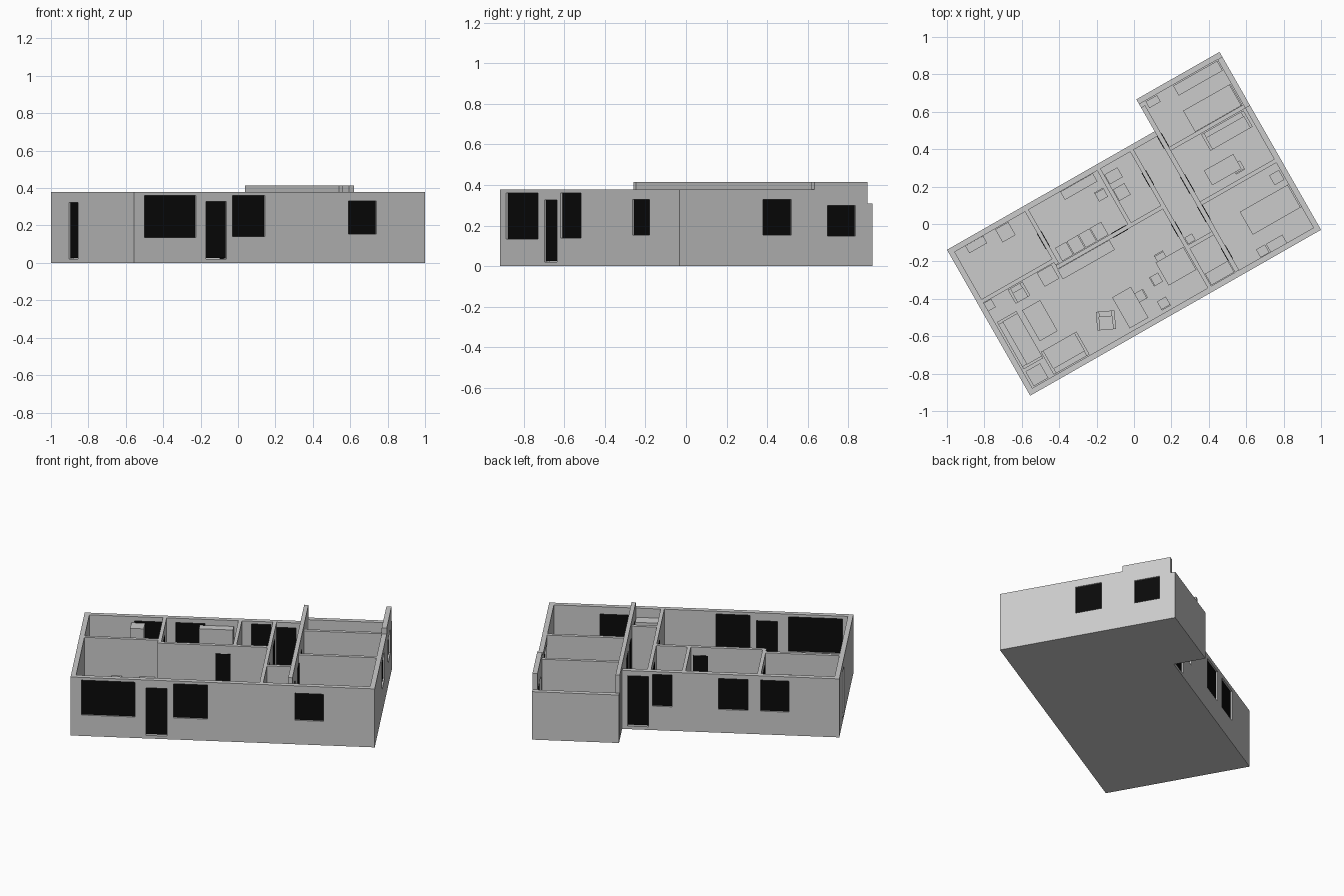
import bpy, bmesh, math
from mathutils import Matrix, Vector

if "Cube" in bpy.data.objects:
    bpy.data.objects.remove(bpy.data.objects["Cube"])

# Plan frame: u runs along the long front wall, v runs to the back
PLAN = Matrix.Translation((-0.555, -0.918, 0)) @ Matrix.Rotation(math.radians(29.7), 4, 'Z')
L, D, EXT, EXT_U = 1.79, 0.898, 1.095, 1.278
H, HIGH, FLOOR = 0.378, 0.415, 0.02

black = bpy.data.materials.new("dark_glass")
black.diffuse_color = (0.003, 0.003, 0.003, 1)
black.use_nodes = True
black.node_tree.nodes["Principled BSDF"].inputs["Base Color"].default_value = black.diffuse_color


def make(name, boxes, place=Matrix.Identity(4), mat=None):
    """One mesh from boxes given as (u0, u1, v0, v1, z0, z1)."""
    bm = bmesh.new()
    for u0, u1, v0, v1, z0, z1 in boxes:
        m = Matrix.Translation(((u0 + u1) / 2, (v0 + v1) / 2, (z0 + z1) / 2))
        m = m @ Matrix.Diagonal((u1 - u0, v1 - v0, z1 - z0, 1))
        bmesh.ops.create_cube(bm, size=1, matrix=m)
    bm.transform(PLAN @ place)
    me = bpy.data.meshes.new(name)
    bm.to_mesh(me)
    bm.free()
    ob = bpy.data.objects.new(name, me)
    bpy.context.collection.objects.link(ob)
    if mat:
        me.materials.append(mat)
    return ob


def wall(name, axis, a0, a1, b0, b1, top=H, holes=(), proud=False):
    """Wall along axis from a0 to a1, thickness b0 to b1, holes (start, end, sill, head)."""
    def box(s, e, z0, z1, p=b0, q=b1):
        return (s, e, p, q, z0, z1) if axis == 'u' else (p, q, s, e, z0, z1)
    parts, panes, at = [], [], a0
    mid = (b0 + b1) / 2
    half = (b1 - b0) / 2 + 0.003 if proud else 0.005
    for s, e, sill, head in sorted(holes):
        parts += [box(at, s, FLOOR, top), box(s, e, head, top)]
        if sill > FLOOR + 0.01:
            parts.append(box(s, e, FLOOR, sill))
        panes.append(box(s, e, max(sill, FLOOR), head, mid - half, mid + half))
        at = e
    parts.append(box(at, a1, FLOOR, top))
    make(name, parts)
    if panes:
        make(name + "_panels", panes, mat=black)


# L-shaped floor slab
bm = bmesh.new()
outline = [(0, 0), (L, 0), (L, EXT), (EXT_U, EXT), (EXT_U, D), (0, D)]
face = bm.faces.new([bm.verts.new((u, v, 0)) for u, v in outline])
ext = bmesh.ops.extrude_face_region(bm, geom=[face])
bmesh.ops.translate(bm, vec=(0, 0, FLOOR), verts=[g for g in ext['geom'] if isinstance(g, bmesh.types.BMVert)])
bmesh.ops.recalc_face_normals(bm, faces=bm.faces)
bm.transform(PLAN)
me = bpy.data.meshes.new("floor")
bm.to_mesh(me)
bm.free()
bpy.context.collection.objects.link(bpy.data.objects.new("floor", me))

# Outer walls
T = 0.03
wall("front_wall", 'u', 0, L, 0, T, H, [(.063, .38, .135, .36), (.443, .568, .025, .327),
     (.606, .806, .14, .36), (1.32, 1.49, .155, .33)])
wall("left_wall", 'v', T, D - T, 0, T, H, [(.605, .706, .025, .322)])
wall("back_wall", 'u', 0, EXT_U, D - T, D, H, [(.295, .463, .15, .35), (.538, .712, .15, .35),
     (.984, 1.10, .155, .36), (1.123, 1.245, .025, .345)])
wall("end_wall", 'v', T, .765, L - T, L, H, [(.472, .634, .155, .33)])
wall("end_wall_raised", 'v', .765, EXT - T, L - T, L, HIGH, [(.84, .997, .15, .30)])
wall("extension_back_wall", 'u', EXT_U, L, EXT - T, EXT, .31)

# Inner walls
DOOR = (FLOOR, .325)
wall("spine_wall", 'v', T, EXT - T - .02, EXT_U, EXT_U + .025, HIGH,
     [(a, b) + DOOR for a, b in ((.10, .18), (.342, .434), (.513, .618), (.79, .874))], True)
wall("hall_wall", 'v', T, D - T, 1.11, 1.132, H, [(.346, .424) + DOOR, (.652, .739) + DOOR], True)
wall("kitchen_side_wall", 'v', .54, D - T, .463, .485, H, [(.64, .734) + DOOR], True)
wall("bath_side_wall", 'v', .53, D - T, .907, .928)
wall("kitchen_front_wall", 'u', .463, 1.11, .515, .537, H, [(.806, .894) + DOOR], True)
wall("left_room_wall", 'u', T, .463, .555, .577)
wall("upper_room_wall", 'u', EXT_U + .025, L - T, .765, .787)
wall("lower_room_wall", 'u', EXT_U + .025, L - T, .43, .452)
wall("closet_wall", 'u', 1.132, EXT_U, .26, .282)


def put(u, v, deg=0):
    return Matrix.Translation((u, v, FLOOR)) @ Matrix.Rotation(math.radians(deg), 4, 'Z')


def legs(w, d, h, t):
    return [(x, x + t, y, y + t, 0, h) for x in (-w / 2, w / 2 - t) for y in (-d / 2, d / 2 - t)]


def block(name, u, v, w, d, h):
    make(name, [(-w / 2, w / 2, -d / 2, d / 2, 0, h)], put(u, v))


def table(name, u, v, w, d, h):
    make(name, legs(w, d, h - .01, .008) + [(-w / 2, w / 2, -d / 2, d / 2, h - .01, h)], put(u, v))


def chair(name, u, v, deg, s=.055):
    """Backrest on local +y."""
    k = s / 2
    make(name, legs(s, s, .06, .007) + [(-k, k, -k, k, .06, .068), (-k, k, k - .008, k, .068, .13)],
         put(u, v, deg))


def sofa(name, u, v, w, d, deg):
    """Backrest on local +y, arms on both sides."""
    a, b, t = w / 2, d / 2, .015
    make(name, [(-a + t, a - t, -b, b - .03, 0, .06), (-a + t, a - t, b - .03, b, 0, .12),
                (-a, -a + t, -b, b, 0, .085), (a - t, a, -b, b, 0, .085)], put(u, v, deg))


def bed(name, u, v, w, d):
    a, b = w / 2, d / 2
    make(name, [(-a, a, -b, b, 0, .075), (a - .008, a, -b, b, .075, .12)], put(u, v))


# Seating
sofa("left_sofa", .10, .285, .29, .12, 90)
sofa("front_sofa", .275, .105, .22, .14, 180)
sofa("bedroom_sofa", 1.616, .71, .26, .10, 0)
sofa("corner_armchair", .221, .508, .09, .085, 0)
sofa("loose_armchair", .551, .149, .10, .10, -25)
for i, (u, v, deg) in enumerate([(.779, .171, -90), (.892, .206, 90), (.865, .074, 180), (.973, .296, 0),
                                 (.862, .746, 0), (1.463, .053, 180), (1.57, .509, 180)]):
    chair(f"chair_{i + 1}", u, v, deg)

# Tables and desks: u, v, width, depth, height
for name, *dims in [("corner_table", .087, .08, .09, .09, .07), ("coffee_table", .244, .323, .11, .19, .06),
                    ("side_table", .05, .528, .05, .05, .07), ("square_table", .698, .144, .115, .19, .11),
                    ("dining_table", 1.02, .215, .17, .14, .11), ("study_desk", 1.493, .54, .18, .09, .11),
                    ("bedroom_desk", 1.547, .055, .10, .05, .11)]:
    table(name, *dims)

# Beds
bed("lower_bed", 1.61, .228, .30, .14)
bed("upper_bed", 1.61, .853, .29, .13)

# Cabinets and fittings: u, v, width, depth, height
for name, *dims in [("living_cabinet", .401, .51, .09, .085, .12), ("long_counter", .62, .484, .32, .06, .13),
                    ("wall_cupboard", .78, .842, .20, .05, .32), ("bath_cabinet", .97, .80, .08, .06, .12),
                    ("basin", .965, .703, .07, .07, .10), ("low_cupboard", .15, .845, .11, .045, .13),
                    ("tall_cupboard", .318, .825, .08, .08, .32), ("hall_stand", 1.158, .305, .045, .04, .10),
                    ("entry_closet", 1.205, .068, .14, .07, .30), ("nightstand", 1.723, .36, .06, .06, .08),
                    ("bedroom_shelf", 1.62, 1.03, .27, .06, .13), ("bedroom_box", 1.35, 1.04, .07, .04, .13)]:
    block(name, *dims)
for i in range(4):
    block(f"kitchen_unit_{i + 1}", .54 + i * .072, .58, .068, .08, .13)
